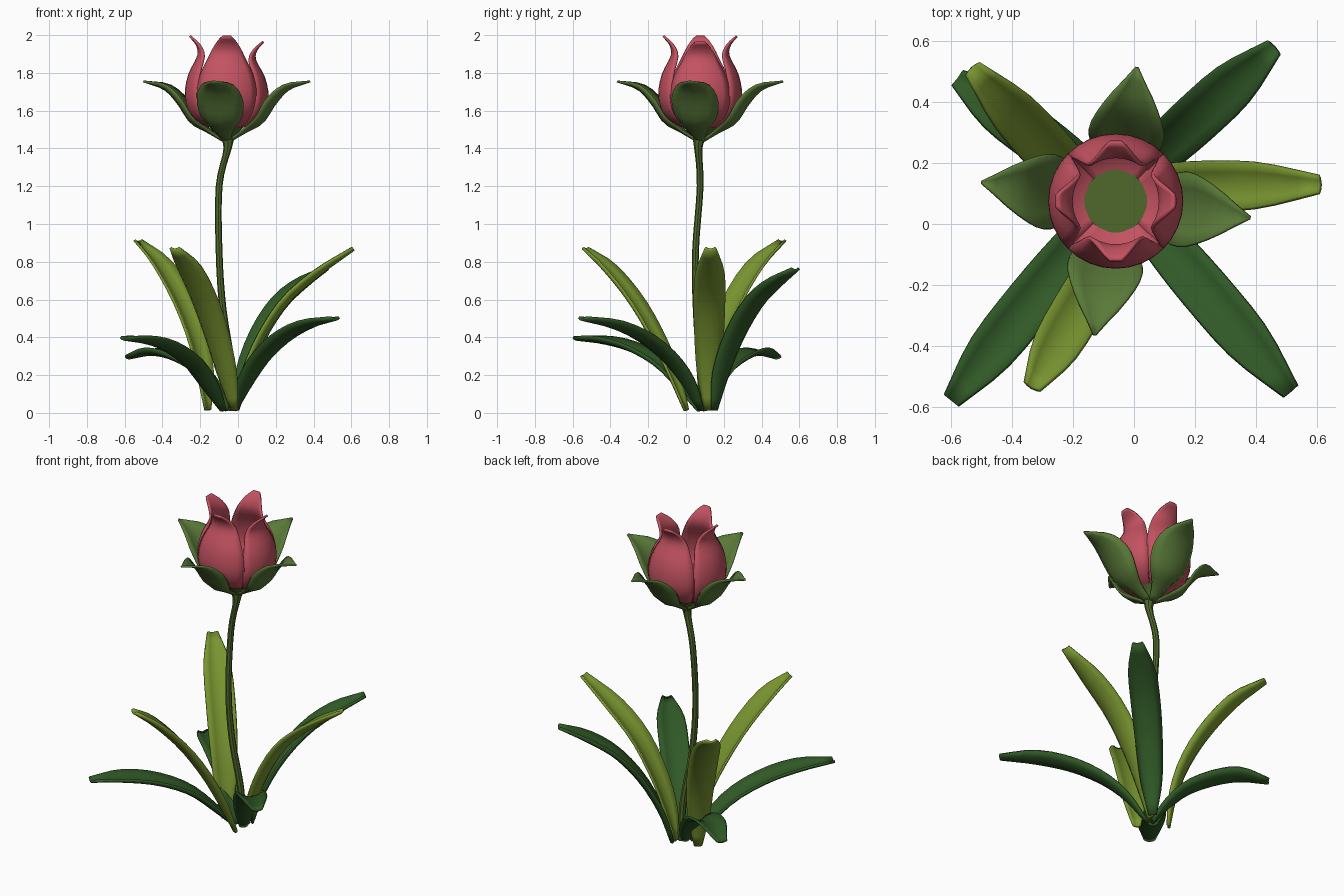
import bpy
from math import cos, sin, pi, radians
from mathutils import Vector

if "Cube" in bpy.data.objects:
    bpy.data.objects.remove(bpy.data.objects["Cube"])

CX, CY = -0.06, 0.075          # flower axis


def material(name, rgb):
    m = bpy.data.materials.new(name)
    m.diffuse_color = (*rgb, 1)
    m.use_nodes = True
    m.node_tree.nodes["Principled BSDF"].inputs["Base Color"].default_value = m.diffuse_color
    return m


PETAL = material("petal_pink", (0.55, 0.085, 0.12))
SEPAL = material("sepal_green", (0.10, 0.19, 0.04))
LIGHT = material("light_leaf", (0.19, 0.30, 0.03))
DARK = material("dark_leaf", (0.03, 0.10, 0.02))
STEM = material("stem_green", (0.08, 0.14, 0.025))


def spline(keys, n):
    """Sample n+1 tuples along a smooth curve through the keys."""
    k = [Vector(p) for p in keys]
    k = [k[0] * 2 - k[1]] + k + [k[-1] * 2 - k[-2]]
    out = []
    for i in range(n + 1):
        s = i / n * (len(keys) - 1)
        j = min(int(s), len(keys) - 2)
        t = s - j
        a, b, c, d = k[j:j + 4]
        out.append(0.5 * (2 * b + (c - a) * t + (2 * a - 5 * b + 4 * c - d) * t * t
                          + (3 * b - a - 3 * c + d) * t ** 3))
    return out


def grid_object(name, rows, mat, thick=0, closed=False):
    w = len(rows[0])
    verts = [p for r in rows for p in r]
    cols = w if closed else w - 1
    faces = [(i * w + j, i * w + (j + 1) % w, (i + 1) * w + (j + 1) % w, (i + 1) * w + j)
             for i in range(len(rows) - 1) for j in range(cols)]
    if closed:
        faces += [tuple(reversed(range(w))), tuple(range(len(verts) - w, len(verts)))]
    me = bpy.data.meshes.new(name)
    me.from_pydata(verts, [], faces)
    me.materials.append(mat)
    ob = bpy.data.objects.new(name, me)
    bpy.context.collection.objects.link(ob)
    if thick:
        so = ob.modifiers.new("thickness", "SOLIDIFY")
        so.thickness, so.offset = thick, 0
    for p in me.polygons:
        p.use_smooth = True
    bpy.context.view_layer.objects.active = ob
    ob.select_set(True)
    bpy.ops.object.shade_smooth_by_angle(angle=radians(40))
    ob.select_set(False)
    return ob


def blade(name, base, direction, keys, cup, mat, thick, n=14):
    """Cupped blade; keys are (distance outward, z, half width)."""
    d = Vector((direction[0], direction[1], 0))
    d.normalize()
    side = Vector((-d.y, d.x, 0))
    pts = spline(keys, n)
    pos = [Vector((base[0], base[1], 0)) + d * p[0] + Vector((0, 0, p[1])) for p in pts]
    wmax = max(p[2] for p in pts)
    rows = []
    for i, p in enumerate(pos):
        tan = (pos[min(i + 1, n)] - pos[max(i - 1, 0)]).normalized()
        nor = tan.cross(side)
        w = max(pts[i][2], 0.003)
        rows.append([p + side * w * u + nor * cup * (u * u - 0.5) * w / wmax
                     for u in (-1, -0.6, 0, 0.6, 1)])
    return grid_object(name, rows, mat, thick)


# Ground leaves: base, tip, (outward fraction, height) stations
WIDTHS = (0.02, 0.058, 0.074, 0.08, 0.073, 0.028)
leaves = [
    ("leaf_back_right", (-0.01, 0.15), (0.46, 0.58), DARK,
     ((0, .015), (.09, .2), (.26, .4), (.49, .57), (.74, .68), (1, .76))),
    ("leaf_right", (-0.02, 0.12), (0.61, 0.13), LIGHT,
     ((0, .015), (.08, .2), (.22, .4), (.42, .59), (.69, .74), (1, .87))),
    ("leaf_front_right", (-0.02, 0.08), (0.515, -0.55), DARK,
     ((0, .015), (.12, .16), (.28, .29), (.5, .4), (.75, .47), (1, .5))),
    ("leaf_front", (-0.02, 0.0), (-0.335, -0.535), LIGHT,
     ((0, .015), (.13, .2), (.3, .4), (.52, .6), (.78, .77), (1, .87))),
    ("leaf_front_left", (-0.08, 0.07), (-0.6, -0.58), DARK,
     ((0, .015), (.12, .12), (.3, .25), (.53, .34), (.77, .385), (1, .395))),
    ("leaf_back_left", (-0.16, 0.11), (-0.53, 0.51), LIGHT,
     ((0, .015), (.05, .2), (.17, .4), (.38, .6), (.68, .79), (1, .91))),
    ("leaf_back_left_low", (-0.06, 0.09), (-0.58, 0.48), DARK,
     ((0, .015), (.12, .12), (.3, .23), (.54, .3), (.76, .325), (1, .295))),
]
for name, base, tip, mat, path in leaves:
    d = Vector(tip) - Vector(base)
    keys = [(f * d.length, z, w) for (f, z), w in zip(path, WIDTHS)]
    blade(name, base, d, keys, 0.035, mat, 0.014)

# Stem flaring into the flower base: (x, y, z, radius)
stem = spline([(-0.03, 0.09, 0.01, .02), (-0.035, 0.075, 0.25, .02), (-0.08, 0.055, 0.55, .019),
               (-0.1, 0.05, 0.85, .018), (-0.1, 0.075, 1.2, .018), (-0.055, 0.065, 1.4, .022),
               (CX, CY, 1.47, .05), (CX, CY, 1.53, .11)], 28)
grid_object("stem", [[Vector((p[0] + p[3] * cos(a * pi / 4), p[1] + p[3] * sin(a * pi / 4), p[2]))
                      for a in range(8)] for p in stem], STEM, closed=True)

# Four sepals under the bud
sepal_keys = [(.015, 1.44, .02), (.1, 1.495, .05), (.18, 1.55, .105),
              (.245, 1.65, .122), (.325, 1.725, .085), (.445, 1.755, 0)]
for name, deg in (("right", -7), ("back", 81), ("left", 172), ("front", 261)):
    a = radians(deg)
    blade("sepal_" + name, (CX, CY), (cos(a), sin(a)), sepal_keys, 0.04, SEPAL, 0.01)

# Four wrapped petals with flared tips: (radius, z, half angle in degrees)
petal_keys = [(.02, 1.5, 46), (.12, 1.53, 46), (.19, 1.59, 46), (.216, 1.68, 46),
              (.198, 1.79, 44), (.15, 1.89, 37), (.158, 1.95, 23), (.195, 1.995, 6)]
for name, deg, dz in (("right", 0, -.03), ("back", 90, 0), ("left", 180, 0), ("front", 270, 0)):
    rows = []
    for r, z, h in spline(petal_keys, 21):
        row = []
        for j in range(-4, 5):
            a = radians(deg + h * j / 4)
            zz = z + dz * max(0, (z - 1.55) / 0.45)
            row.append(Vector((CX + r * cos(a), CY + r * sin(a), zz)))
        rows.append(row)
    grid_object("petal_" + name, rows, PETAL, 0.012)
